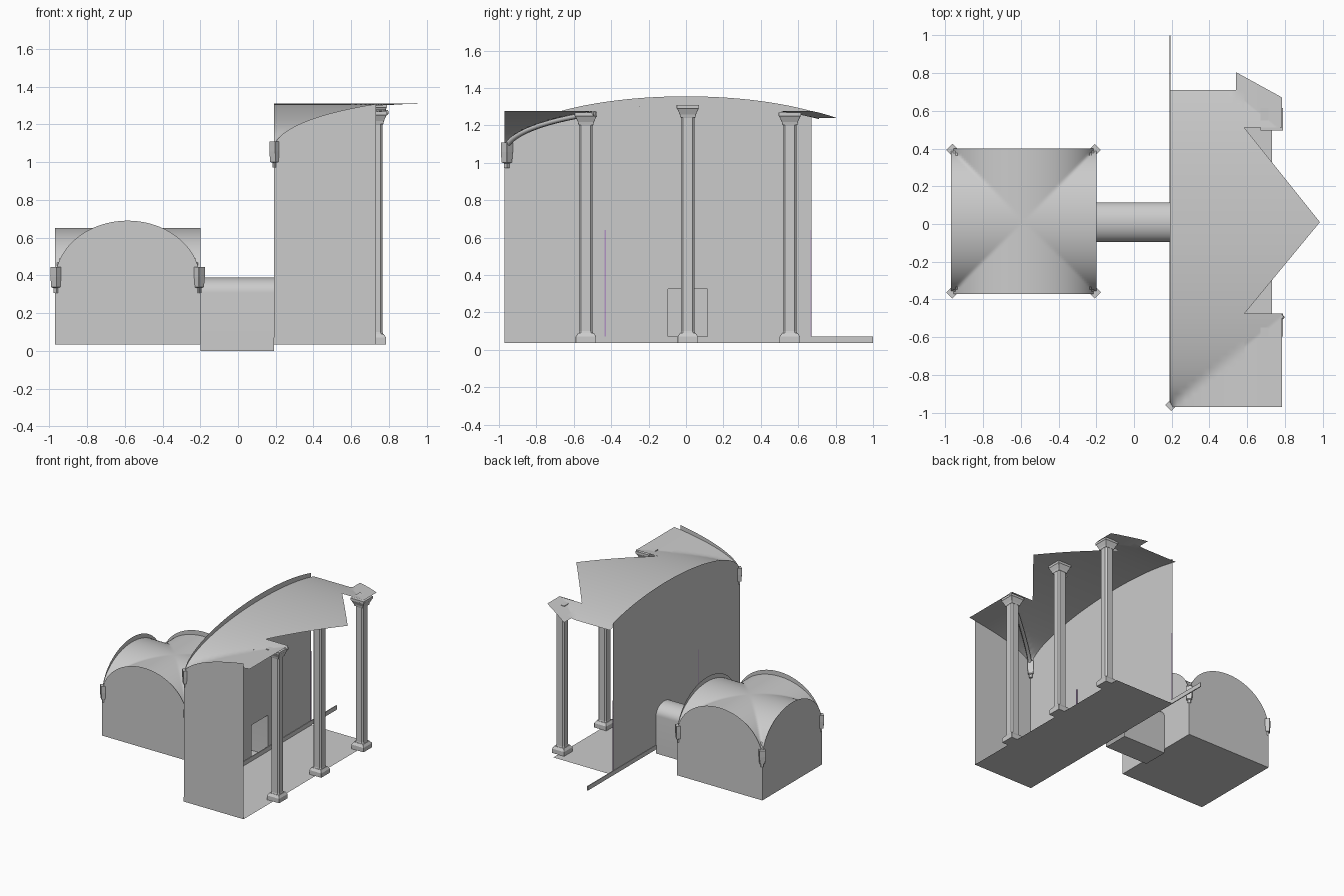
import bpy, math
from mathutils import Vector

if "Cube" in bpy.data.objects:
    bpy.data.objects.remove(bpy.data.objects["Cube"])

FLOOR = 0.035


def make(name, verts, faces, smooth=False):
    me = bpy.data.meshes.new(name)
    me.from_pydata([tuple(v) for v in verts], [], faces)
    me.update()
    ob = bpy.data.objects.new(name, me)
    bpy.context.collection.objects.link(ob)
    if smooth:
        bpy.context.view_layer.objects.active = ob
        ob.select_set(True)
        bpy.ops.object.shade_smooth_by_angle(angle=math.radians(35))
        ob.select_set(False)
    return ob


def box(name, x0, x1, y0, y1, z0, z1):
    v = [(x, y, z) for z in (z0, z1) for x, y in ((x0, y0), (x1, y0), (x1, y1), (x0, y1))]
    f = [(3, 2, 1, 0), (4, 5, 6, 7)] + [(i, (i + 1) % 4, 4 + (i + 1) % 4, 4 + i) for i in range(4)]
    return make(name, v, f)


def arc(u, centre, half):
    return math.sqrt(max(0, 1 - ((u - centre) / half) ** 2))


def wall(name, place, u0, u1, top, opening=None, n=64):
    """Flat wall sheet with an arched head and an optional rectangular doorway."""
    us = {u0 + (u1 - u0) * i / n for i in range(n + 1)}
    if opening:
        us |= set(opening[:2])
    us = sorted(us)
    v, f = [], []
    for a, b in zip(us, us[1:]):
        hole = opening and opening[0] <= (a + b) / 2 <= opening[1]
        z = opening[2] if hole else FLOOR
        k = len(v)
        v += [place(a, z), place(b, z), place(b, top(b)), place(a, top(a))]
        f.append((k, k + 1, k + 2, k + 3))
    return make(name, v, f)


def vault(name, patches, height, n=40):
    """Groin vault surface over four-cornered plan patches."""
    v, f = [], []
    for a, b, c, d in patches:
        a, b, c, d = map(Vector, (a, b, c, d))
        k = len(v)
        for j in range(n + 1):
            for i in range(n + 1):
                p = a.lerp(b, i / n).lerp(d.lerp(c, i / n), j / n)
                v.append((p.x, p.y, height(p.x, p.y)))
        f += [(k + j * (n + 1) + i, k + j * (n + 1) + i + 1,
               k + (j + 1) * (n + 1) + i + 1, k + (j + 1) * (n + 1) + i)
              for j in range(n) for i in range(n)]
    return make(name, v, f, True)


def stack(name, x, y, profile, cut=0.3, turn=0.0):
    """Square sections with cut corners stacked along z."""
    v, f = [], []
    for r, z in profile:
        c = r * (1 - cut)
        for px, py in ((r, -c), (r, c), (c, r), (-c, r), (-r, c), (-r, -c), (-c, -r), (c, -r)):
            v.append((x + px * math.cos(turn) - py * math.sin(turn),
                      y + px * math.sin(turn) + py * math.cos(turn), z))
    m = len(profile)
    f = [(k * 8 + i, k * 8 + (i + 1) % 8, k * 8 + 8 + (i + 1) % 8, k * 8 + 8 + i)
         for k in range(m - 1) for i in range(8)]
    f += [tuple(range(7, -1, -1)), tuple(range(m * 8 - 8, m * 8))]
    return make(name, v, f)


def corbel(name, x, y, z):
    stack(name, x, y, [(.011, z), (.011, z + .025), (.02, z + .03), (.023, z + .085), (.023, z + .137)],
          .04, math.pi / 4)


def sheet(name, x0, x1, y0, y1, z):
    make(name, [(x0, y0, z), (x1, y0, z), (x1, y1, z), (x0, y1, z)], [(0, 1, 2, 3)])


# small vaulted chamber
X0, X1, Y0, Y1 = -.97, -.2, -.37, .4
CX, CY, H = (X0 + X1) / 2, (Y0 + Y1) / 2, .385
door = (-.095, .115, .326)
sheet("chamber_floor", X0, X1, Y0, Y1, FLOOR)
for nm, y in (("front", Y0), ("back", Y1)):
    wall("chamber_wall_" + nm, lambda u, z, y=y: (u, y, z), X0, X1, lambda u: .37 + .32 * arc(u, CX, H))
for nm, x, o in (("left", X0, None), ("right", X1, door)):
    wall("chamber_wall_" + nm, lambda u, z, x=x: (x, u, z), Y0, Y1, lambda u: .37 + .32 * arc(u, CY, H), o)
vault("chamber_vault", [((X0, Y0), (X1, Y0), (X1, Y1), (X0, Y1))],
      lambda x, y: .37 + .282 * max(arc(x, CX, H), arc(y, CY, H)), 64)
for x in (X0 + .008, X1 - .008):
    for y in (Y0 + .008, Y1 - .008):
        corbel("chamber_corbel", x, y, .308)

# barrel vaulted passage
prof = [(-.095, 0)] + [(.01 - .105 * math.cos(math.pi * i / 20), .31 + .08 * math.sin(math.pi * i / 20))
                       for i in range(21)] + [(.115, 0)]
n = len(prof)
make("passage", [(x, y, z) for x in (-.2, .19) for y, z in prof],
     [(i, (i + 1) % n, n + (i + 1) % n, n + i) for i in range(n)], True)

# tall hall: floor, walls and broken groin vault
WX, FY, EX = .19, -.97, .73
AX, AY = 1.2, .97
sheet("hall_floor", WX, EX, FY, .67, FLOOR)
wall("hall_wall_side", lambda u, z: (WX, u, z), FY, .67, lambda u: 1.07 + .285 * arc(u, 0, AY), door)
wall("hall_wall_front", lambda u, z: (u, FY, z), WX, EX, lambda u: 1.07 + .285 * arc(u, WX + AX, AX))


def hall_height(x, y):
    return 1.07 + .24 * max(arc(x, WX + AX, AX), arc(y, 0, AY))


vault("hall_vault", [
    ((WX, FY), (.585, FY), (.585, .71), (WX, .71)),
    ((.585, FY), (.785, FY), (.785, -.475), (.585, -.475)),
    ((.585, -.475), (.985, .01), (.985, .01), (.585, .51)),
    ((.585, .51), (.785, .51), (.785, .67), (.585, .78)),
    ((.54, .71), (.585, .71), (.585, .78), (.54, .805))], hall_height, 48)
corbel("hall_corbel", WX + .008, FY + .012, .972)
box("hall_base_strip", WX - .003, WX + .004, FY, 1.0, FLOOR, .07)

# diagonal rib under the hall vault
cu = bpy.data.curves.new("hall_rib", 'CURVE')
cu.dimensions = '3D'
cu.bevel_depth = .014
cu.bevel_resolution = 1
cu.use_fill_caps = True
sp = cu.splines.new('POLY')
sp.points.add(20)
for i, p in enumerate(sp.points):
    t = .01 + .49 * (i / 20) ** 1.5
    x, y = WX + AX * t, FY + AY * t
    p.co = (x, y, hall_height(x, y) - .014, 1)
bpy.context.collection.objects.link(bpy.data.objects.new("hall_rib", cu))

# columns with square bases and flared capitals
for y, top in ((-.535, 1.268), (.01, 1.308), (.555, 1.268)):
    stack("column_shaft", EX, y, [(.04, .085), (.036, .1), (.036, top - .07), (.04, top - .06)], .3)
    stack("column_base", EX, y, [(.055, FLOOR), (.055, .07), (.042, .09)], .02)
    stack("column_capital", EX, y, [(.04, top - .065), (.043, top - .05), (.057, top - .02),
                                    (.06, top - .018), (.06, top)], .02)

# thin purple strips on the hall wall
mat = bpy.data.materials.new("purple")
mat.diffuse_color = (.45, .3, .55, 1)
mat.use_nodes = True
mat.node_tree.nodes["Principled BSDF"].inputs["Base Color"].default_value = mat.diffuse_color
for y in (-.432, .668):
    box("hall_wall_strip", WX, WX + .006, y - .003, y + .003, .07, .64).data.materials.append(mat)
